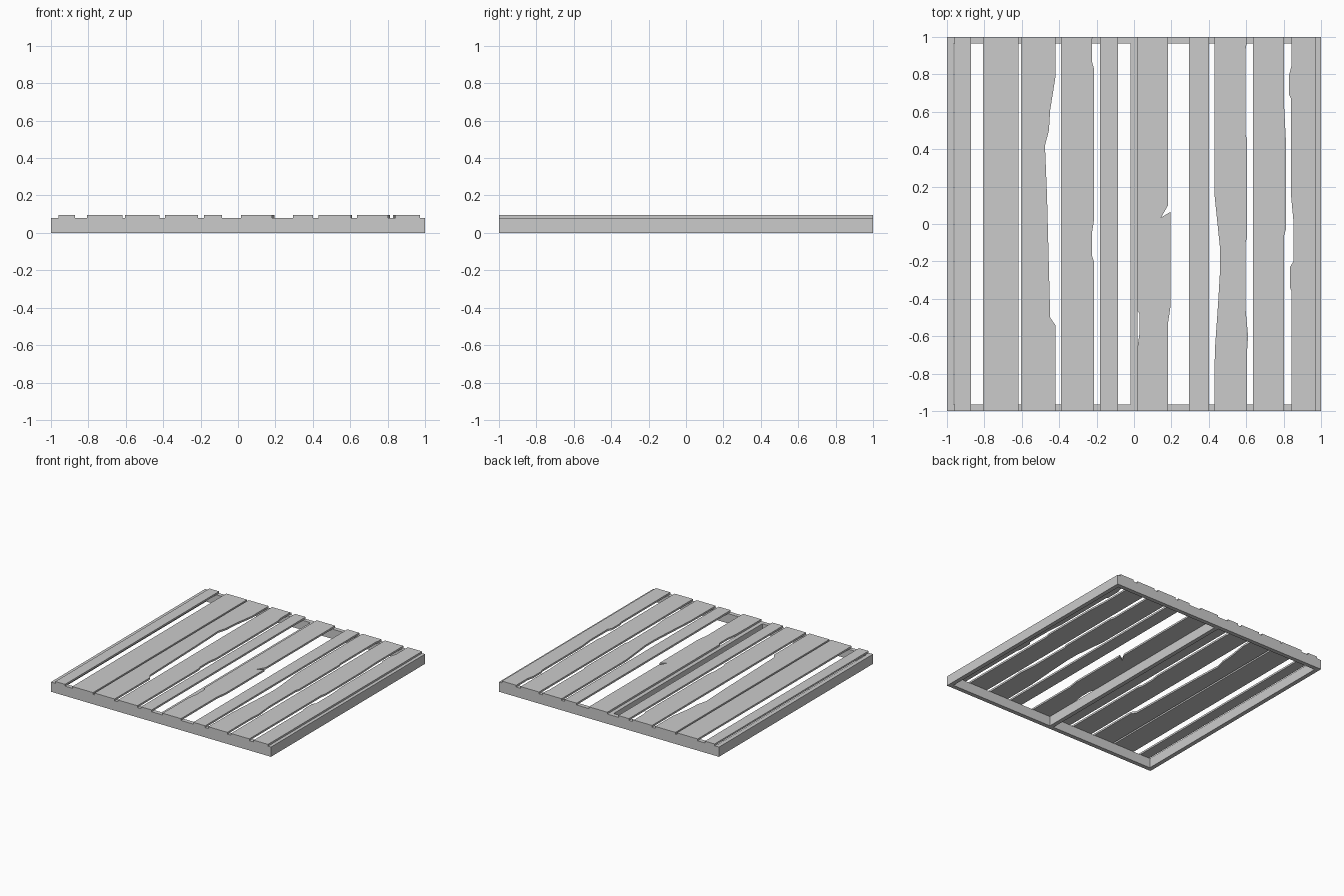
import bpy, bmesh

if "Cube" in bpy.data.objects:
    bpy.data.objects.remove(bpy.data.objects["Cube"])

Z0, Z1 = 0.08, 0.095      # underside and top of the boards
T = 0.035                 # beam thickness


def prism(name, outline, z0, z1):
    """Extrude a closed xy outline between two heights."""
    bm = bmesh.new()
    face = bm.faces.new([bm.verts.new((x, y, z0)) for x, y in outline])
    top = bmesh.ops.extrude_face_region(bm, geom=[face])["geom"]
    bmesh.ops.translate(bm, vec=(0, 0, z1 - z0),
                        verts=[v for v in top if isinstance(v, bmesh.types.BMVert)])
    bmesh.ops.recalc_face_normals(bm, faces=bm.faces)
    mesh = bpy.data.meshes.new(name)
    bm.to_mesh(mesh)
    bm.free()
    obj = bpy.data.objects.new(name, mesh)
    bpy.context.collection.objects.link(obj)
    return obj


def beam(name, x0, x1, y0, y1):
    return prism(name, [(x0, y0), (x1, y0), (x1, y1), (x0, y1)], 0, Z0)


def plank(name, x0, x1, left=(), right=()):
    """Board running along y; left/right list worn edge points from back to front."""
    outline = [(x0, 1), *left, (x0, -1), (x1, -1), *reversed(right), (x1, 1)]
    return prism(name, outline, Z0, Z1)


# Supporting frame: end rails, side rails and middle joist
beam("front_rail", -1, 1, -1, -1 + T)
beam("back_rail", -1, 1, 1 - T, 1)
for name, x in (("left_rail", -1), ("middle_joist", -T / 2), ("right_rail", 1 - T)):
    beam(name, x, x + T, -1 + T, 1 - T)

# Boards, some with worn or splintered edges
planks = [
    (-0.96, -0.872, (), ()),
    (-0.806, -0.618, (), ()),
    (-0.604, -0.421, (), ((-0.421, 0.78), (-0.448, 0.61), (-0.455, 0.5), (-0.476, 0.42),
                          (-0.465, 0.15), (-0.448, -0.5), (-0.421, -0.54))),
    (-0.391, -0.214, (), ((-0.225, 0.99), (-0.225, 0.87), (-0.214, 0.83), (-0.214, 0.02),
                          (-0.225, -0.05), (-0.225, -0.17), (-0.214, -0.2))),
    (-0.182, -0.085, (), ()),
    (0.015, 0.182, ((0.015, -0.46), (0.03, -0.48), (0.03, -0.58), (0.017, -0.67)),
     ((0.182, 0.1), (0.145, 0.035), (0.195, 0.065), (0.195, -0.44), (0.182, -0.53))),
    (0.294, 0.402, (), ()),
    (0.43, 0.603, ((0.43, 0.16), (0.46, -0.13), (0.46, -0.25), (0.45, -0.42), (0.432, -0.68)),
     ((0.603, 0.97), (0.596, 0.93), (0.596, 0.48), (0.605, 0.45), (0.605, -0.07),
      (0.596, -0.1), (0.596, -0.45), (0.61, -0.6), (0.603, -0.7))),
    (0.636, 0.803, (), ((0.803, 0.62), (0.812, 0.45), (0.812, -0.03), (0.803, -0.06))),
    (0.843, 0.973, ((0.843, 0.85), (0.83, 0.8), (0.83, 0.69), (0.84, 0.67), (0.84, 0.15),
                    (0.852, 0.02), (0.852, -0.2), (0.834, -0.23), (0.834, -0.34),
                    (0.843, -0.36)), ()),
]
for i, (x0, x1, left, right) in enumerate(planks, 1):
    plank(f"plank_{i}", x0, x1, left, right)
